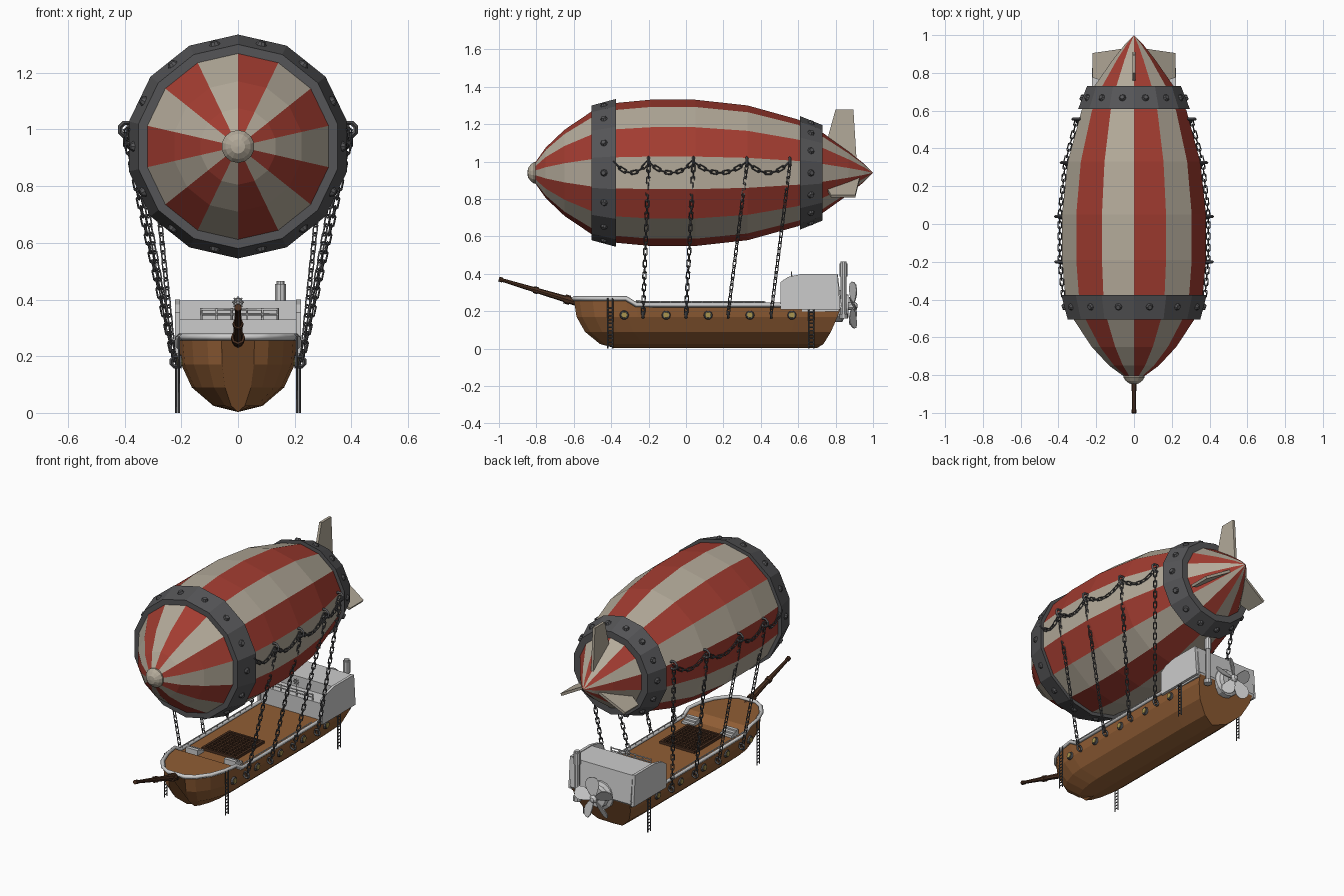
import bpy, bmesh, math
from mathutils import Vector, Matrix

if "Cube" in bpy.data.objects:
    bpy.data.objects.remove(bpy.data.objects["Cube"])

def material(name, r, g, b):
    m = bpy.data.materials.new(name)
    m.diffuse_color = (r, g, b, 1)
    m.use_nodes = True
    m.node_tree.nodes["Principled BSDF"].inputs["Base Color"].default_value = m.diffuse_color
    return m

RED = material("red_cloth", .36, .045, .03)
CREAM = material("cream_cloth", .45, .40, .32)
IRON = material("dark_iron", .09, .09, .095)
WOOD = material("wood", .28, .11, .035)
DARK = material("dark_wood", .07, .03, .015)
BRASS = material("brass", .40, .30, .08)
AXIS_Z = .94

def finish(name, bm, *mats):
    bmesh.ops.remove_doubles(bm, verts=bm.verts, dist=1e-5)
    bmesh.ops.recalc_face_normals(bm, faces=bm.faces)
    me = bpy.data.meshes.new(name)
    bm.to_mesh(me)
    bm.free()
    ob = bpy.data.objects.new(name, me)
    bpy.context.collection.objects.link(ob)
    for m in mats:
        if m: me.materials.append(m)
    return ob

def lathe(name, prof, n, mats, x=0, z=AXIS_Z, closed=False):
    """Revolve (y, r) points about a line parallel to y."""
    bm = bmesh.new()
    rings = [[bm.verts.new((x + r * math.sin(math.tau * i / n), y, z + r * math.cos(math.tau * i / n)))
              for i in range(n)] for y, r in prof]
    pairs = list(zip(rings, rings[1:])) + ([(rings[-1], rings[0])] if closed else [])
    for a, b in pairs:
        for i in range(n):
            j = (i + 1) % n
            bm.faces.new((a[i], a[j], b[j], b[i])).material_index = i % len(mats)
    return finish(name, bm, *mats)

def prism(name, pts, x0, x1, mat=None, turn=0, z=0):
    """Extrude a (y, z) outline along x, optionally turned about the y axis."""
    bm = bmesh.new()
    a, b = [[bm.verts.new((x, y, h)) for y, h in pts] for x in (x0, x1)]
    bm.faces.new(a)
    bm.faces.new(b)
    for i in range(len(pts)):
        j = (i + 1) % len(pts)
        bm.faces.new((a[i], a[j], b[j], b[i]))
    bmesh.ops.transform(bm, verts=bm.verts, matrix=Matrix.Translation((0, 0, z)) @ Matrix.Rotation(turn, 4, 'Y'))
    return finish(name, bm, mat)

def boxes(name, items, mat=None):
    bm = bmesh.new()
    for c, s in items:
        bmesh.ops.create_cube(bm, size=1, matrix=Matrix.Translation(c) @ Matrix.Diagonal((*s, 1)))
    return finish(name, bm, mat)

def tubes(name, paths, r, mat=None, res=0):
    """Square or round bars along point lists."""
    cu = bpy.data.curves.new(name, 'CURVE')
    cu.dimensions, cu.bevel_depth, cu.bevel_resolution, cu.use_fill_caps = '3D', r, res, True
    for path in paths:
        sp = cu.splines.new('POLY')
        sp.points.add(len(path) - 1)
        for p, co in zip(sp.points, path):
            p.co = (*co, 1)
    if mat: cu.materials.append(mat)
    ob = bpy.data.objects.new(name, cu)
    bpy.context.collection.objects.link(ob)

def torus(bm, m, R, r, stretch=0, n=8, k=4):
    """Ring in local xz, lengthened along z."""
    g = [[bm.verts.new(m @ Vector(((R + r * math.cos(b)) * math.cos(a), r * math.sin(b),
          (R + r * math.cos(b)) * math.sin(a) + math.copysign(stretch, math.sin(a)))))
          for b in (math.tau * q / k for q in range(k))] for a in (math.tau * (i + .5) / n for i in range(n))]
    for i in range(n):
        for q in range(k):
            bm.faces.new((g[i][q], g[(i + 1) % n][q], g[(i + 1) % n][(q + 1) % k], g[i][(q + 1) % k]))

def chain(bm, f, count):
    """Links along the path f(t), every second one rolled a quarter turn."""
    for i in range(count):
        a, b = Vector(f(i / count)), Vector(f((i + 1) / count))
        m = (b - a).to_track_quat('Z', 'Y').to_matrix().to_4x4() @ Matrix.Rotation(math.pi / 2 * (i % 2), 4, 'Z')
        torus(bm, Matrix.Translation((a + b) / 2) @ m, .0095, .0035, (b - a).length * .5 - .004)

# Striped envelope
PROF = [(-.81, 0), (-.81, .05), (-.75, .135), (-.65, .23), (-.505, .328), (-.38, .373), (-.19, .391), (.05, .391),
        (.33, .36), (.6, .285), (.73, .215), (.87, .115), (.95, .05), (1, 0)]
def radius(y):
    for (a, r), (b, s) in zip(PROF[1:], PROF[2:]):
        if a <= y <= b:
            return r + (s - r) * (y - a) / (b - a)
lathe("envelope", PROF, 14, (RED, CREAM))
lathe("nose_cap", [(-.848, 0), (-.845, .025), (-.83, .045), (-.812, .058), (-.795, .058), (-.79, 0)], 14, (CREAM,))

# Riveted iron bands
for nm, y0, r0, y1, r1 in (("front", -.505, .36, -.375, .395), ("rear", .61, .303, .73, .255)):
    lathe(nm + "_band", [(y0, r0 - .05), (y0, r0), (y1, r1), (y1, r1 - .05)], 14, (IRON,), closed=True)
    bm = bmesh.new()
    for i in range(14):
        m = (Matrix.Translation((0, (y0 + y1) / 2, AXIS_Z)) @ Matrix.Rotation(math.tau * (i + .5) / 14, 4, 'Y')
             @ Matrix.Translation((0, 0, (r0 + r1) / 2 * .975 + .005)) @ Matrix.Rotation(math.atan2(r1 - r0, y1 - y0), 4, 'X'))
        bmesh.ops.create_cone(bm, cap_ends=True, segments=8, radius1=.021, radius2=.012, depth=.016, matrix=m)
    finish(nm + "_band_rivets", bm, IRON)

# Tail fins
prism("top_fin", [(.75, .16), (.80, .34), (.895, .34), (.912, .07)], -.008, .008, CREAM, 0, AXIS_Z)
for s, nm in ((1, "right"), (-1, "left")):
    prism(nm + "_fin", [(.74, .12), (.775, .25), (.905, .25), (.93, .05)], -.008, .008, CREAM, s * math.tau / 3, AXIS_Z)

# Suspension chains, festoons, rings
HOOKS, FEET = (-.2, .04, .325, .555), (-.23, 0, .225, .455)
bm, rings = bmesh.new(), bmesh.new()
side = lambda y: radius(y) * .975 + .012
for s in (1, -1):
    for h, f in zip(HOOKS, FEET):
        a, b = Vector((s * (side(h) + .005), h, .98)), Vector((s * .225, f, .185))
        chain(bm, lambda t: a.lerp(b, t), 25)
        torus(rings, Matrix.Translation((s * side(h), h, 1.0)), .025, .008)
        torus(rings, Matrix.Translation((s * .218, f, .18)), .018, .007)
    stops = (-.385,) + HOOKS
    for p, q in zip(stops, stops[1:]):
        def swag(t):
            y = p + (q - p) * t
            return s * side(y), y, 1.0 - .24 * t * (1 - t)
        chain(bm, swag, max(5, round((q - p) / .031)))
finish("chains", bm, IRON)
finish("chain_rings", rings, IRON)

# Hull: stations along y, levels from gunwale to keel
STATIONS = [(-.6, .28), (-.57, .52), (-.5, .78), (-.41, .94), (-.32, 1), (-.265, 1), (.1, 1), (.6, 1), (.83, .95)]
LEVELS = [(None, .208, -.6, .83), (.17, .2, -.585, .81), (.09, .163, -.54, .775), (.025, .087, -.46, .735), (.003, 0, -.38, .70)]
top_z = lambda y: .262 if y < -.3 else .228
bm, rows = bmesh.new(), []
for y, w in STATIONS:
    u = (y + .6) / 1.43
    half = [(hw * w, a + (b - a) * u, top_z(y) if z is None else z) for z, hw, a, b in LEVELS]
    rows.append([bm.verts.new(p) for p in half] + [bm.verts.new((-p[0], p[1], p[2])) for p in half[-2::-1]])
for a, b in zip(rows, rows[1:]):
    for i in range(8):
        bm.faces.new((a[i], a[i + 1], b[i + 1], b[i]))
    bm.faces.new((a[0], b[0], b[8], a[8]))
bm.faces.new(rows[0])
bm.faces.new(rows[-1])
finish("hull", bm, WOOD)

# Gunwale trim and deck railings
rim = [(w * .208, y, top_z(y) + .006) for y, w in STATIONS]
tubes("gunwale_trim", [rim[::-1] + [(-x, y, z) for x, y, z in rim]], .013)
rails = []
for s in (1, -1):
    rails.append([(s * .205, -.27, .252), (s * .205, .42, .252)])
    rails += [[(s * .205, -.25 + .056 * i, .23), (s * .205, -.25 + .056 * i, .252)] for i in range(13)]
tubes("deck_rails", rails, .004)

# Bow stairs and deck grate
boxes("bow_stairs", [((s * .13, -.255 + .022 * i, .236 + .004 * (2 - i)), (.08, .022, .034 - .01 * i))
                     for s in (1, -1) for i in range(3)])
boxes("deck_grate", [((-.1 + .025 * i, -.05, .234), (.009, .25, .012)) for i in range(9)]
      + [((0, -.165 + .0255 * i, .234), (.21, .009, .012)) for i in range(10)]
      + [((s * .112, -.05, .235), (.014, .27, .018)) for s in (1, -1)]
      + [((0, -.05 + s * .128, .235), (.23, .014, .018)) for s in (1, -1)], DARK)

# Portholes
for s, nm in ((1, "right"), (-1, "left")):
    for i in range(5):
        y = -.33 + .224 * i
        for part, r, d, mat in (("rim", .025, .012, IRON), ("glass", .018, .018, BRASS)):
            bm = bmesh.new()
            bmesh.ops.create_cone(bm, cap_ends=True, segments=10, radius1=r, radius2=r * .85, depth=d,
                                  matrix=Matrix.Translation((s * .205, y, .18)) @ Matrix.Rotation(s * math.pi / 2, 4, 'Y'))
            finish(f"{nm}_porthole_{part}_{i + 1}", bm, mat)

# Rope ladders
ladders = []
for s in (1, -1):
    for y, x, h in ((-.405, .208, .27), (.67, .218, .235)):
        ladders += [[(s * x, y + d, 0), (s * x, y + d, h)] for d in (-.013, .013)]
        ladders += [[(s * x, y - .013, .015 + .02 * i), (s * x, y + .013, .015 + .02 * i)] for i in range(11)]
tubes("ladders", ladders, .004, IRON)

# Bowsprit with collars
bm = bmesh.new()
lo, hi = Vector((0, -.56, .24)), Vector((0, -1, .372))
rot = (hi - lo).to_track_quat('Z', 'Y').to_matrix().to_4x4()
for t, r1, r2, d in ((.5, .02, .009, (hi - lo).length), (.17, .025, .025, .03), (.55, .019, .019, .025), (.98, .013, .013, .02)):
    bmesh.ops.create_cone(bm, cap_ends=True, segments=8, radius1=r1, radius2=r2, depth=d,
                          matrix=Matrix.Translation(lo.lerp(hi, t)) @ rot)
finish("bowsprit", bm, DARK)

# Stern cabin, wing walls, helm platform
prism("cabin", [(.62, .2), (.62, .396), (.812, .396), (.832, .225), (.815, .2)], -.205, .205)
for s, nm in ((1, "right"), (-1, "left")):
    prism(nm + "_cabin_wall", [(.505, .21), (.505, .355), (.545, .383), (.62, .4), (.81, .4), (.825, .21)], s * .205, s * .222)
boxes("helm_platform", [((0, .57, .27), (.41, .11, .12))])
tubes("helm_rail", [[(-.13, .525, .365), (.14, .525, .365)], [(-.13, .525, .348), (.14, .525, .348)]]
      + [[(-.13 + .054 * i, .525, .33), (-.13 + .054 * i, .525, .37)] for i in range(6)], .004)

# Steering wheel
bm = bmesh.new()
torus(bm, Matrix.Translation((0, .565, .39)), .015, .003, n=10)
finish("helm_wheel", bm)
tubes("helm_spokes", [[(-.022 * math.cos(a), .565, .39 - .022 * math.sin(a)), (.022 * math.cos(a), .565, .39 + .022 * math.sin(a))]
      for a in (0, .785, 1.571, 2.356)] + [[(0, .57, .33), (0, .57, .39)]], .0025)

# Exhaust pipe
bm = bmesh.new()
for r, z0, z1 in ((.016, .16, .45), (.021, .385, .455), (.024, .16, .185), (.015, .45, .465)):
    bmesh.ops.create_cone(bm, cap_ends=True, segments=10, radius1=r, radius2=r, depth=z1 - z0,
                          matrix=Matrix.Translation((.15, .842, (z0 + z1) / 2)))
finish("exhaust_pipe", bm)

# Propeller and engine housing
PZ = .228
lathe("engine_housing", [(.8, 0), (.8, .085), (.835, .085), (.845, .065), (.87, .06), (.87, 0)], 14, (None,), z=PZ)
lathe("propeller_hub", [(.86, 0), (.86, .02), (.9, .024), (.915, .014), (.918, 0)], 10, (None,), z=PZ)
bm = bmesh.new()
for i in range(5):
    m = Matrix.Translation((0, .893, PZ)) @ Matrix.Rotation(math.tau * i / 5 + .15, 4, 'Y')
    row = []
    for r, w in ((.015, .01), (.05, .025), (.09, .034), (.118, .026), (.13, .01)):
        row.append([bm.verts.new(m @ Vector((k * w, k * w * .6, r))) for k in (-1, 1)])
    for a, b in zip(row, row[1:]):
        bm.faces.new((a[0], a[1], b[1], b[0]))
ob = finish("propeller_blades", bm)
mod = ob.modifiers.new("thickness", 'SOLIDIFY')
mod.thickness, mod.offset = .005, 0
